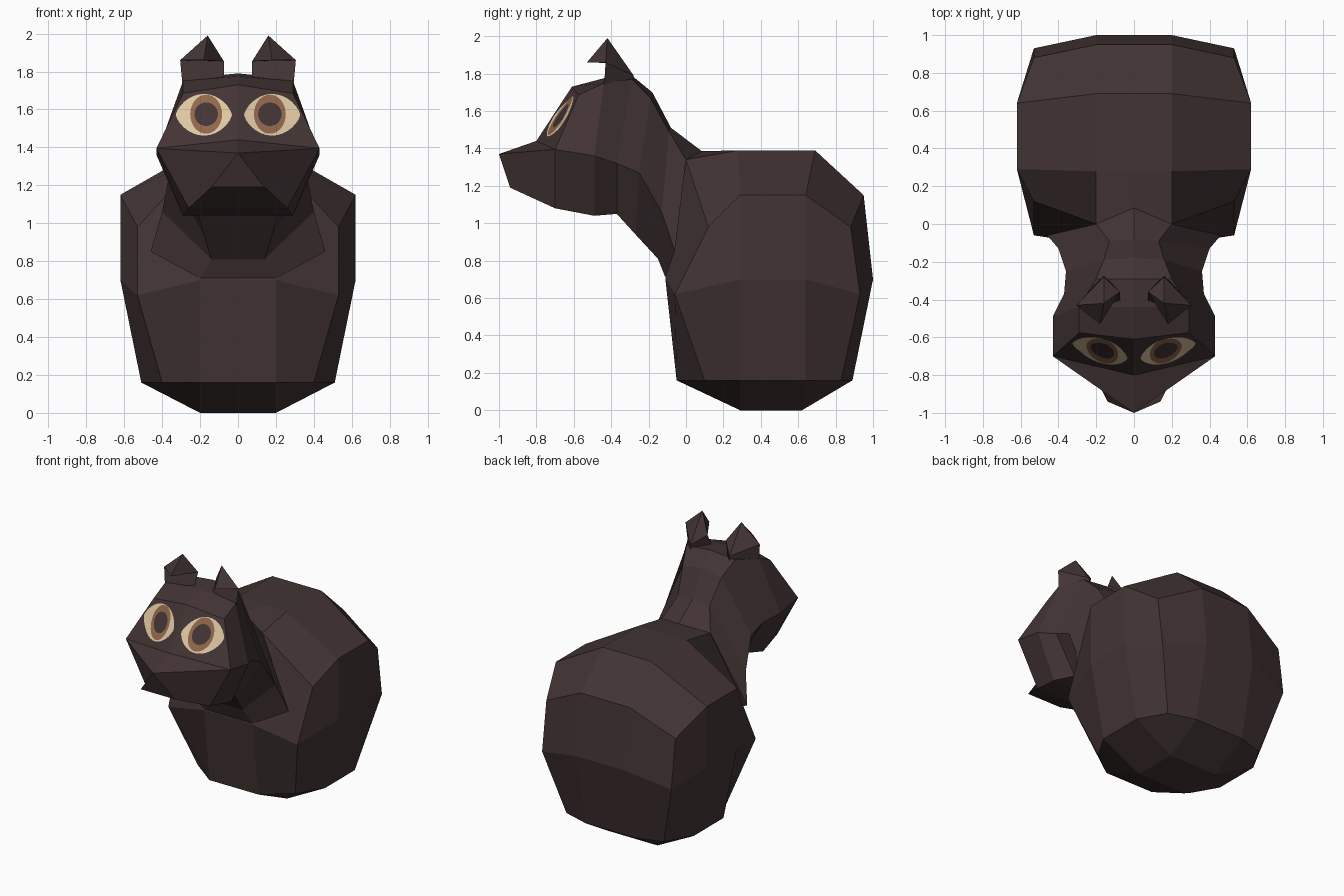
import bpy, bmesh, math
from mathutils import Vector
from mathutils.bvhtree import BVHTree

if "Cube" in bpy.data.objects:
    bpy.data.objects.remove(bpy.data.objects["Cube"])


def material(name, rgb):
    m = bpy.data.materials.new(name)
    m.diffuse_color = (*rgb, 1)
    m.use_nodes = True
    m.node_tree.nodes["Principled BSDF"].inputs["Base Color"].default_value = m.diffuse_color
    return m


FUR = material("dark_brown_fur", (0.056, 0.034, 0.034))
CREAM = material("cream_eye", (0.72, 0.56, 0.36))
IRIS = material("brown_iris", (0.28, 0.135, 0.07))


def build(name, faces, mats=(FUR,), slots=None, plate=False):
    """Make a mesh from right-half faces, mirrored across x = 0."""
    bm = bmesh.new()
    for side in (1, -1):
        for i, f in enumerate(faces):
            face = bm.faces.new([bm.verts.new((side * x, y, z)) for x, y, z in f])
            face.material_index = slots[i] if slots else 0
    bmesh.ops.remove_doubles(bm, verts=bm.verts, dist=1e-4)
    if plate:
        bm.normal_update()
        for f in bm.faces:
            if f.normal.y > 0:
                f.normal_flip()
    else:
        bmesh.ops.recalc_face_normals(bm, faces=bm.faces)
    me = bpy.data.meshes.new(name)
    bm.to_mesh(me)
    tree = BVHTree.FromBMesh(bm)
    bm.free()
    for m in mats:
        me.materials.append(m)
    bpy.context.collection.objects.link(bpy.data.objects.new(name, me))
    return tree


def strips(rows):
    """Quads between neighbouring rows of points."""
    return [[a[i], a[i + 1], b[i + 1], b[i]]
            for a, b in zip(rows, rows[1:]) for i in range(len(a) - 1)]


def cap(r, y0, y1, z):
    """Close an eight-point half ring with a raised or lowered panel."""
    a, b, c, d = (0, y0, z), (0.2, y0, z), (0.2, y1, z), (0, y1, z)
    return [[r[0], r[1], b, a], [r[1], r[2], r[3], b], [r[3], r[4], c, b],
            [r[4], r[5], r[6], c], [r[6], r[7], d, c], [a, b, c, d]]


# Body: three half rings (corner x, y, y, z; side x; front y, back y; mid z)
body = []
for cx, cf, cb, cz, sx, f, b, z in ((0.40, 0.10, 0.83, 0.16, 0.51, -0.05, 0.89, 0.16),
                                    (0.53, -0.06, 0.93, 0.62, 0.62, -0.11, 1.0, 0.70),
                                    (0.53, 0.12, 0.88, 0.98, 0.62, 0.0, 0.95, 1.15)):
    body.append([(0, f, z), (0.2, f, z), (cx, cf, cz), (sx, 0.29, z), (sx, 0.64, z),
                 (cx, cb, cz), (0.2, b, z), (0, b, z)])
body[2][0], body[2][1] = (0, 0.085, 1.385), (0.2, 0.0, 1.34)   # nape
build("body", strips(body) + cap(body[0], 0.29, 0.62, 0) + cap(body[2], 0.28, 0.69, 1.39))

# Head and neck: half sections (crown, temple, cheek, jaw) from face to chest
head = [
    [(0, -0.61, 1.73), (0.29, -0.575, 1.685), (0.43, -0.70, 1.395), (0.26, -0.70, 1.08)],
    [(0, -0.44, 1.775), (0.29, -0.44, 1.75), (0.43, -0.49, 1.36), (0.29, -0.49, 1.04)],
    [(0, -0.29, 1.79), (0.20, -0.29, 1.77), (0.37, -0.37, 1.32), (0.21, -0.37, 1.05)],
    [(0, -0.18, 1.70), (0.16, -0.19, 1.67), (0.36, -0.25, 1.27), (0.18, -0.27, 0.94)],
    [(0, -0.08, 1.51), (0.13, -0.09, 1.49), (0.40, -0.13, 1.06), (0.14, -0.15, 0.81)],
    [(0, 0.085, 1.385), (0.20, 0.0, 1.34), (0.46, -0.06, 0.85), (0.20, -0.11, 0.71)],
]
for row in head:
    row.append((0, row[3][1], row[3][2]))
crown, temple, cheek, jaw, chin = head[0]
bridge, nose, lip, lip_mid = (0, -0.80, 1.44), (0, -1.0, 1.37), (0.14, -0.94, 1.19), (0, -0.94, 1.19)
muzzle = [[crown, temple, cheek, bridge], [bridge, cheek, nose], [nose, cheek, jaw, lip],
          [nose, lip, lip_mid], [lip, jaw, chin, lip_mid]]
face_tree = build("head_and_neck", strips(head) + muzzle + [head[-1]])

# Ears: folded tip overhanging a short stem
tip, front, outer = (0.16, -0.42, 1.99), (0.18, -0.53, 1.86), (0.305, -0.43, 1.86)
inner, back = (0.075, -0.36, 1.855), (0.16, -0.28, 1.79)
so, si, sb = (0.29, -0.44, 1.70), (0.075, -0.42, 1.74), (0.16, -0.27, 1.72)
build("ears", [[tip, front, outer], [tip, outer, back], [tip, back, inner], [tip, inner, front],
               [front, inner, outer], [outer, inner, si, so], [outer, so, sb, back],
               [inner, back, sb, si], [so, si, sb]])

# Eyes: almond, iris and pupil rings laid just off the face
N = 32


def ring(cx, cz, rx, rz, power=1.0):
    pts = []
    for k in range(N + 1):
        t = 2 * math.pi * (k % N) / N
        s = math.sin(t)
        x, z = cx + rx * math.cos(t), cz + rz * math.copysign(abs(s) ** power, s)
        hit = face_tree.ray_cast(Vector((x, -2, z)), Vector((0, 1, 0)))[0]
        pts.append((x, hit.y - 0.006, z))
    return pts


rings = [ring(0.18, 1.572, 0.148, 0.110, 1.4), ring(0.168, 1.575, 0.084, 0.103),
         ring(0.168, 1.575, 0.062, 0.062)]
pupil = rings[2][:N]
build("eyes", strips(rings) + [pupil], (CREAM, IRIS, FUR),
      [0] * N + [1] * N + [2], plate=True)
